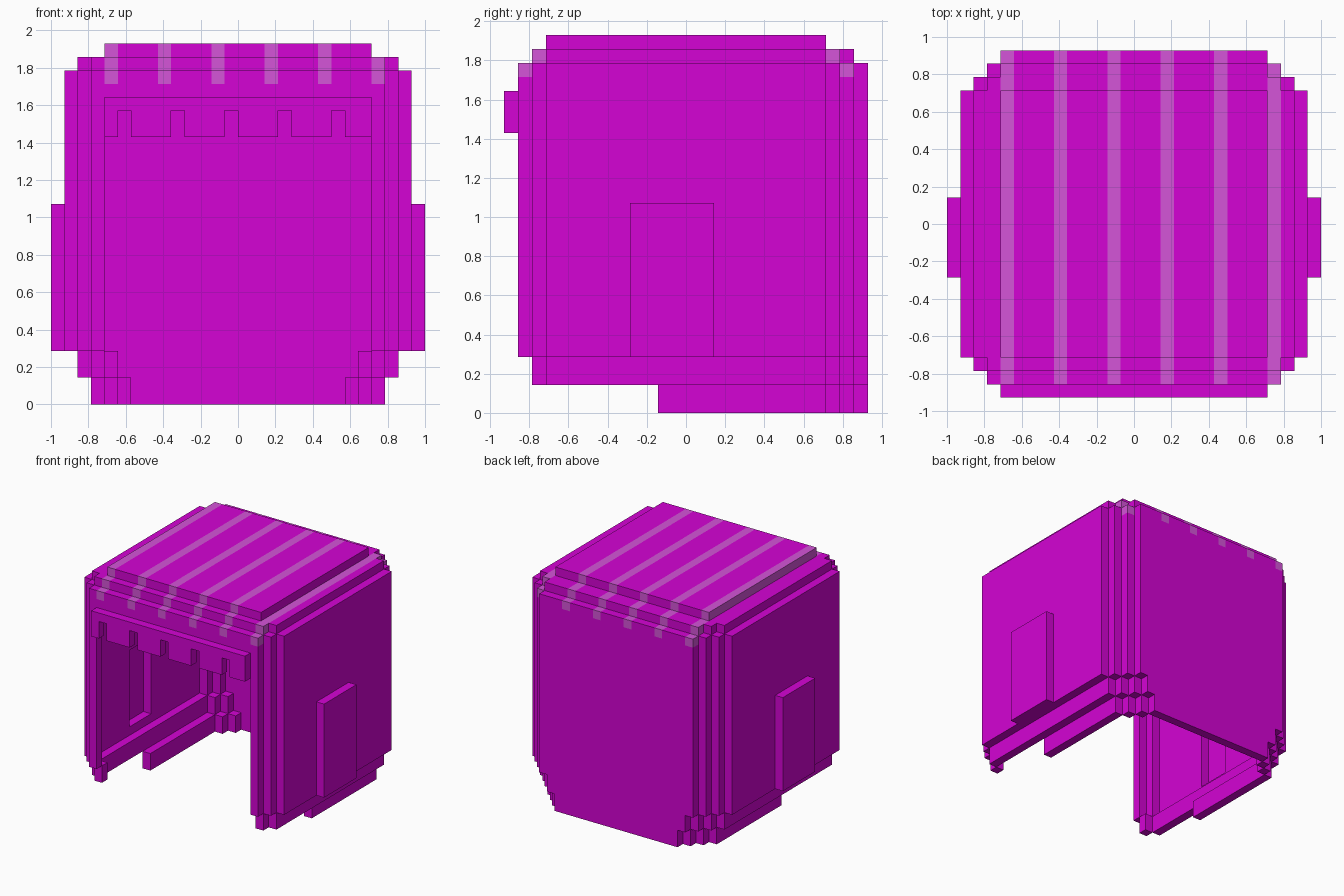
import bpy
import bmesh
from mathutils import Vector

if "Cube" in bpy.data.objects:
    bpy.data.objects.remove(bpy.data.objects["Cube"], do_unlink=True)

U = 1 / 14                              # size of one block
STRIPES = range(-10, 11, 4)             # first block column of each pale stripe
STRIPE_BASE = 24                        # stripes cover everything above this layer


def make_material(name, color):
    mat = bpy.data.materials.new(name)
    mat.use_nodes = True
    mat.diffuse_color = color
    bsdf = mat.node_tree.nodes["Principled BSDF"]
    bsdf.inputs["Base Color"].default_value = color
    bsdf.inputs["Roughness"].default_value = 0.9
    return mat


MATERIALS = [make_material("magenta", (0.66, 0.001, 0.66, 1)),
             make_material("pale_magenta", (0.66, 0.09, 0.69, 1))]


def cut(bm, co, normal):
    geom = bm.verts[:] + bm.edges[:] + bm.faces[:]
    bmesh.ops.bisect_plane(bm, geom=geom, dist=1e-5, plane_co=co, plane_no=normal)


def add_part(name, boxes):
    """One object from boxes given as (x0, x1, y0, y1, z0, z1) in blocks."""
    bm = bmesh.new()
    for x0, x1, y0, y1, z0, z1 in boxes:
        verts = bmesh.ops.create_cube(bm, size=1)["verts"]
        size = Vector((x1 - x0, y1 - y0, z1 - z0))
        mid = Vector((x0 + x1, y0 + y1, z0 + z1)) / 2
        for v in verts:
            v.co = mid + Vector(a * b for a, b in zip(v.co, size))
    # split the stripes out as their own faces
    if max(v.co.z for v in bm.verts) > STRIPE_BASE:
        cut(bm, (0, 0, STRIPE_BASE), (0, 0, 1))
        for s in STRIPES:
            cut(bm, (s, 0, 0), (1, 0, 0))
            cut(bm, (s + 1, 0, 0), (1, 0, 0))
        bm.normal_update()
        for f in bm.faces:
            c = f.calc_center_median() - f.normal * 0.1
            striped = any(s < c.x < s + 1 for s in STRIPES)
            f.material_index = int(striped and c.z > STRIPE_BASE)
    bmesh.ops.scale(bm, vec=(U, U, U), verts=bm.verts)
    mesh = bpy.data.meshes.new(name)
    bm.to_mesh(mesh)
    bm.free()
    for mat in MATERIALS:
        mesh.materials.append(mat)
    obj = bpy.data.objects.new(name, mesh)
    bpy.context.collection.objects.link(obj)


def add_pair(name, boxes):
    """Left part at +x and its mirrored right part."""
    add_part("left_" + name, boxes)
    add_part("right_" + name, [(-b[1], -b[0], *b[2:]) for b in boxes])


# Roof: raised slab and the stepped rim around it
add_part("roof_slab", [(-10, 10, -10, 10, 26, 27)])
add_part("front_rim", [(-11, 11, -11, -10, 25, 26)])
add_part("back_rim", [(-10, 10, 10, 12, 25, 26)])
add_pair("rim", [(10, 12, -10, 10, 25, 26), (10, 11, 10, 11, 25, 26)])

# Back wall narrowing in steps towards the bottom
add_part("back_wall", [(-10, 10, 12, 13, 4, 25),
                       (-9, 9, 12, 13, 2, 4),
                       (-8, 8, 12, 13, 0, 2)])

# Front: wall above the opening and the notched fringe below it
add_part("front_wall", [(-10, 10, -12, -11, 23, 25)])
fringe = [(-10, 10, -13, -12, 22, 23)]
edges = [-10] + [e for n in range(-9, 8, 4) for e in (n, n + 1)] + [10]
for x0, x1 in zip(edges[::2], edges[1::2]):
    fringe.append((x0, x1, -13, -12, 20, 22))
add_part("front_fringe", fringe)

# Side walls with a recess behind the raised side panel
add_pair("side_wall", [(12, 13, -10, -3, 4, 25),
                       (12, 13, 1, 10, 4, 25),
                       (12, 13, -3, 1, 14, 25),
                       (12, 13, -3, 1, 4, 5)])
add_pair("side_panel", [(13, 14, -4, 2, 4, 15)])
add_pair("lower_side", [(11, 12, -10, 10, 2, 4), (10, 11, -2, 10, 0, 2)])

# Stepped corner columns
add_pair("front_corner", [(11, 12, -11, -10, 4, 25),
                          (10, 11, -12, -11, 4, 25),
                          (10, 11, -11, -10, 2, 4)])
back_corner = []
for inset, z0, z1 in ((0, 4, 25), (1, 2, 4), (2, 0, 2)):
    back_corner.append((11 - inset, 12 - inset, 10, 11, z0, z1))
    back_corner.append((10 - inset, 11 - inset, 11, 12, z0, z1))
add_pair("back_corner", back_corner)
